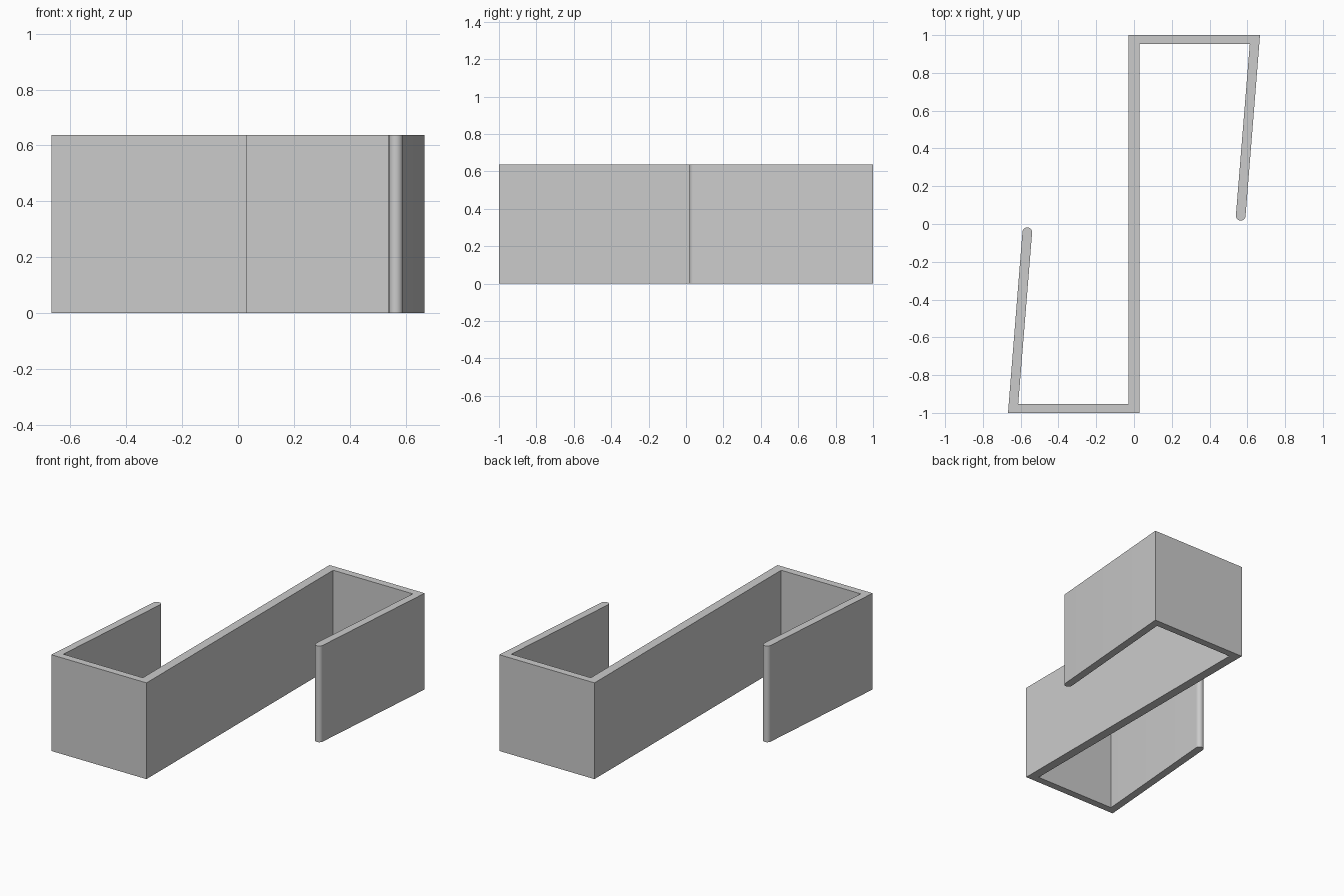
import bpy
import bmesh
import math
from mathutils import Vector

default_cube = bpy.data.objects.get("Cube")
if default_cube:
    bpy.data.objects.remove(default_cube, do_unlink=True)

HEIGHT = 0.637
TIP_CENTRE = Vector((0.565, 0.044))
TIP_RADIUS = 0.0255
TILT = math.atan(0.08)      # lean of the free arms
TIP_STEPS = 16

# Single grey material
grey = bpy.data.materials.new("light_grey")
grey.use_nodes = True
colour = (0.6, 0.6, 0.6, 1.0)
grey.diffuse_color = colour
grey.node_tree.nodes["Principled BSDF"].inputs["Base Color"].default_value = colour

# Half of the strip outline: wall corner, end wall, leaning arm with round tip
half = [Vector((-0.03, 1.0)), Vector((0.667, 1.0))]
for i in range(TIP_STEPS + 1):
    angle = -TILT - math.pi * i / TIP_STEPS
    half.append(TIP_CENTRE + TIP_RADIUS * Vector((math.cos(angle), math.sin(angle))))
half += [Vector((0.613, 0.952)), Vector((0.03, 0.952))]

# The other half is the same outline turned half a revolution
outline = half + [-p for p in half]

# Extrude the outline into the bracket
bm = bmesh.new()
base = bm.faces.new([bm.verts.new((p.x, p.y, 0)) for p in outline])
result = bmesh.ops.extrude_face_region(bm, geom=[base], use_keep_orig=True)
top_verts = [g for g in result["geom"] if isinstance(g, bmesh.types.BMVert)]
bmesh.ops.translate(bm, verts=top_verts, vec=(0, 0, HEIGHT))
bmesh.ops.recalc_face_normals(bm, faces=bm.faces)

mesh = bpy.data.meshes.new("s_shaped_bracket")
bm.to_mesh(mesh)
bm.free()
mesh.materials.append(grey)
bracket = bpy.data.objects.new("s_shaped_bracket", mesh)
bpy.context.collection.objects.link(bracket)

# Smooth the round tips, keep the corners sharp
bpy.ops.object.select_all(action="DESELECT")
bracket.select_set(True)
bpy.context.view_layer.objects.active = bracket
bpy.ops.object.shade_smooth_by_angle(angle=math.radians(30))
